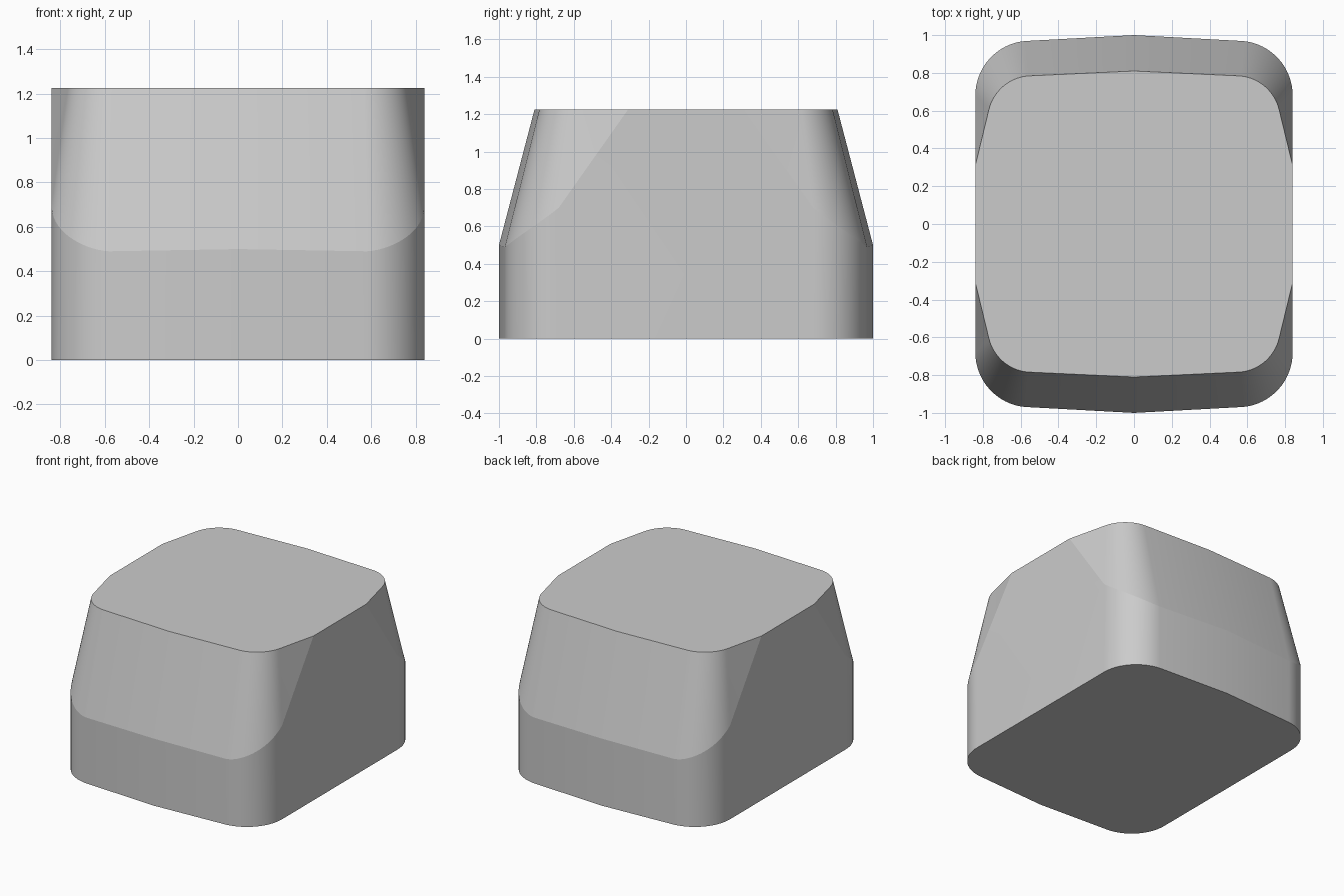
import bpy, bmesh, math

cube = bpy.data.objects.get("Cube")
if cube:
    bpy.data.objects.remove(cube)

HALF, HEIGHT, STEPS = 0.84, 1.225, 16

grey = bpy.data.materials.new("plain grey")
grey.use_nodes = True
grey.diffuse_color = (0.6, 0.6, 0.6, 1)
grey.node_tree.nodes["Principled BSDF"].inputs["Base Color"].default_value = (0.6, 0.6, 0.6, 1)


def arc(cx, cy, r, start, end):
    angles = [math.radians(start + (end - start) * i / STEPS) for i in range(STEPS + 1)]
    return [(cx + r * math.cos(a), cy + r * math.sin(a)) for a in angles]


# Quarter outlines from the side round the corner to the middle of the end
wide = arc(0.55, 0.68, 0.29, 0, 84) + [(0, 1.0)]
narrow = arc(0.54, 0.55, 0.235, 13, 84) + [(0, 0.81)]
# The shoulder climbs as it turns the corner towards the side
shoulder = [0.49 + 0.21 * (1 - i / STEPS) ** 1.6 for i in range(STEPS + 1)] + [0.5]

bm = bmesh.new()
side_points = {}
for sx in (1, -1):
    for sy in (1, -1):
        low = [bm.verts.new((sx * x, sy * y, 0)) for x, y in wide]
        mid = [bm.verts.new((sx * x, sy * y, z)) for (x, y), z in zip(wide, shoulder)]
        top = [bm.verts.new((sx * x, sy * y, HEIGHT)) for x, y in narrow]
        tip = bm.verts.new((sx * HALF, sy * 0.31, HEIGHT))
        # Lower wall, sloping upper wall and the slanted side facet
        for i in range(len(wide) - 1):
            bm.faces.new((low[i], low[i + 1], mid[i + 1], mid[i]))
            bm.faces.new((mid[i], mid[i + 1], top[i + 1], top[i]))
        bm.faces.new((mid[0], top[0], tip))
        side_points[sx, sy] = (low, mid, top, tip)

# Flat sides
for sx in (1, -1):
    a, b = side_points[sx, 1], side_points[sx, -1]
    bm.faces.new((a[0][0], a[1][0], a[3], b[3], b[1][0], b[0][0]))

# Flat bottom and top
for level in (0, 2):
    loop = []
    for sx, sy, rev in ((1, 1, False), (-1, 1, True), (-1, -1, False), (1, -1, True)):
        quarter = side_points[sx, sy]
        pts = list(quarter[level])
        if level == 2:
            pts.insert(0, quarter[3])
        if rev:
            pts.reverse()
            pts = pts[1:] if sx < 0 else pts
        if (sx, sy) == (-1, -1):
            pts = pts[:-1]
        loop += pts
    # The two halves meet at coincident middle points, so keep one of each
    bm.faces.new(loop)

bmesh.ops.remove_doubles(bm, verts=bm.verts, dist=0.0001)
bmesh.ops.recalc_face_normals(bm, faces=bm.faces)

mesh = bpy.data.meshes.new("tapered_block")
bm.to_mesh(mesh)
bm.free()
block = bpy.data.objects.new("tapered_block", mesh)
mesh.materials.append(grey)
bpy.context.collection.objects.link(block)

# Keep the rounded corners smooth and the creases crisp
bpy.ops.object.select_all(action="DESELECT")
block.select_set(True)
bpy.context.view_layer.objects.active = block
bpy.ops.object.shade_smooth_by_angle(angle=math.radians(12))
